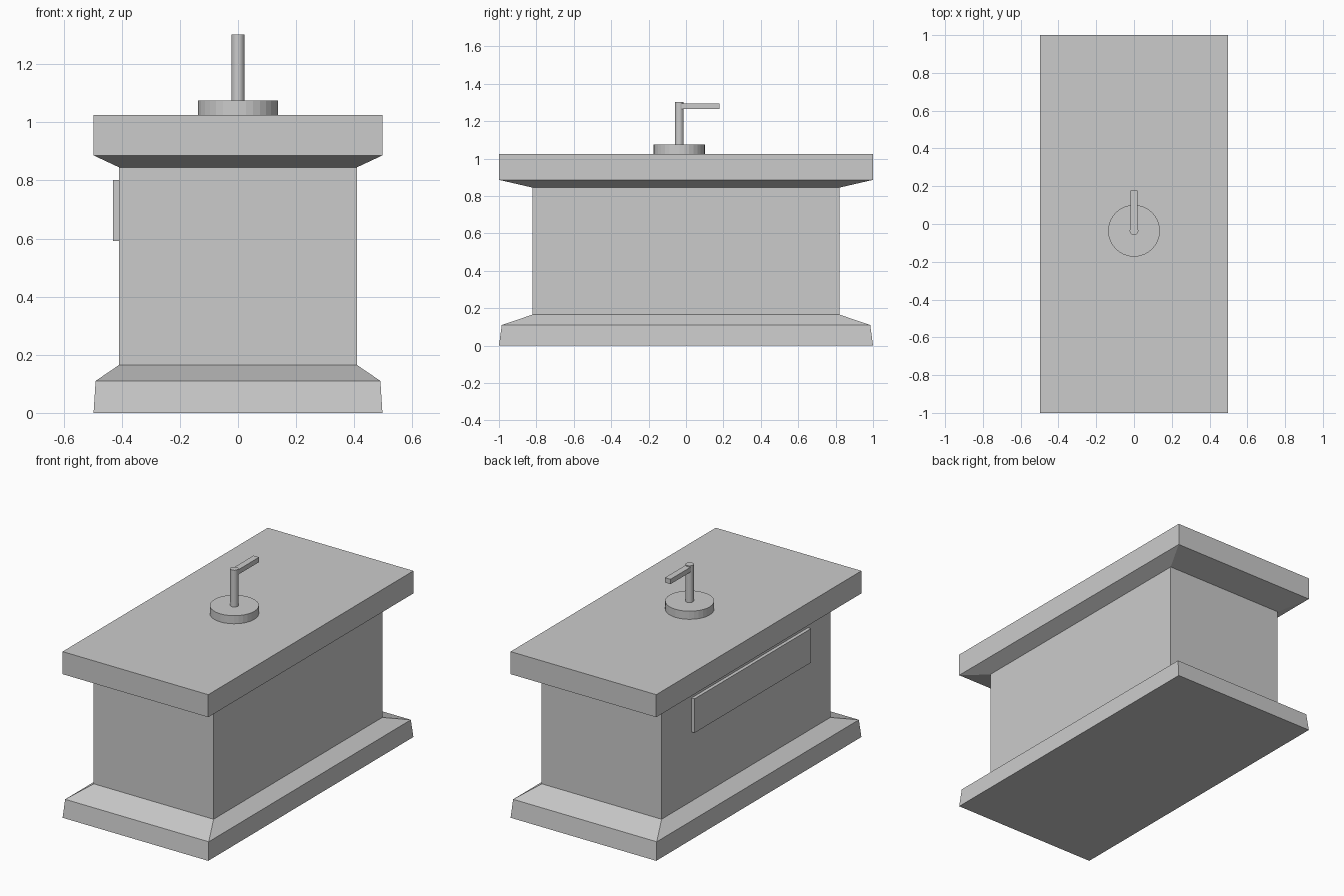
import bpy, bmesh

if "Cube" in bpy.data.objects:
    bpy.data.objects.remove(bpy.data.objects["Cube"])


def make_object(name, bm):
    bmesh.ops.recalc_face_normals(bm, faces=bm.faces)
    mesh = bpy.data.meshes.new(name)
    bm.to_mesh(mesh)
    bm.free()
    obj = bpy.data.objects.new(name, mesh)
    bpy.context.collection.objects.link(obj)
    return obj


def rect_loft(name, sections):
    """Stack rectangles given as (half x, half y, z) and cap both ends."""
    bm = bmesh.new()
    rings = [[bm.verts.new((sx * hx, sy * hy, z))
              for sx, sy in ((-1, -1), (1, -1), (1, 1), (-1, 1))]
             for hx, hy, z in sections]
    for a, b in zip(rings, rings[1:]):
        for i in range(4):
            j = (i + 1) % 4
            bm.faces.new((a[i], a[j], b[j], b[i]))
    bm.faces.new(rings[0])
    bm.faces.new(rings[-1])
    return make_object(name, bm)


def box(name, low, high):
    bm = bmesh.new()
    bmesh.ops.create_cube(bm, size=1)
    for v in bm.verts:
        v.co = [low[i] + (v.co[i] + 0.5) * (high[i] - low[i]) for i in range(3)]
    return make_object(name, bm)


def cylinder(name, radius, y, z0, z1, sides=32):
    bm = bmesh.new()
    bmesh.ops.create_cone(bm, cap_ends=True, segments=sides,
                          radius1=radius, radius2=radius, depth=z1 - z0)
    bmesh.ops.translate(bm, verts=bm.verts, vec=(0, y, (z0 + z1) / 2))
    return make_object(name, bm)


# Counter: flared plinth, straight body and overhanging top
rect_loft("counter", [
    (0.497, 1.0, 0), (0.49, 0.985, 0.11), (0.409, 0.822, 0.165),
    (0.409, 0.822, 0.845), (0.497, 1.0, 0.886), (0.497, 1.0, 1.025)])

# Raised panel on the left side
box("side_panel", (-0.43, -0.605, 0.592), (-0.40, 0.53, 0.802))

# Tap: round base, upright stem and spout
TAP_Y = -0.036
cylinder("tap_base", 0.137, TAP_Y, 1.02, 1.075)
cylinder("tap_stem", 0.023, TAP_Y, 1.07, 1.302)
box("tap_spout", (-0.019, TAP_Y + 0.01, 1.265), (0.019, 0.178, 1.295))
